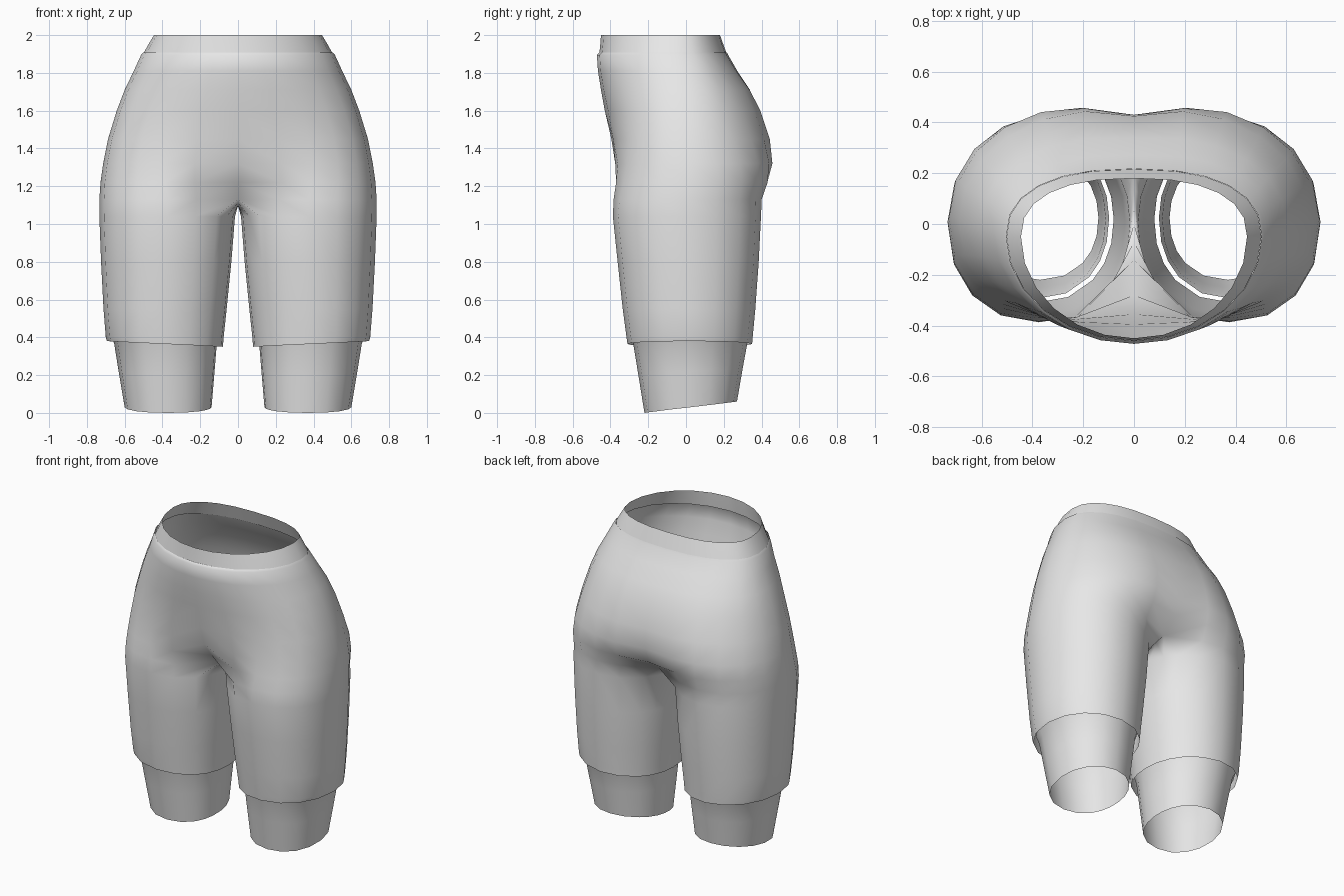
import bpy
from math import sin, cos, radians, copysign

if "Cube" in bpy.data.objects:
    bpy.data.objects.remove(bpy.data.objects["Cube"])

OUTER = 13   # points from front centre round the outside to back centre
INNER = 5    # points along the inseam

grey = bpy.data.materials.new("light_grey_cloth")
grey.use_nodes = True
grey.diffuse_color = (0.8, 0.8, 0.8, 1)
grey.node_tree.nodes["Principled BSDF"].inputs["Base Color"].default_value = (0.8, 0.8, 0.8, 1)


def power(v, n):
    return copysign(abs(v) ** (2 / n), v)


def torso_ring(z, half, mid, front, back, front_dip, back_dip, n_front, n_back):
    """Half ring on +x; the centre line is pulled to its own depth."""
    pts = []
    for i in range(OUTER):
        t = radians(-90 + 180 * i / (OUTER - 1))
        n = n_front if t < 0 else n_back
        x = 0 if i in (0, OUTER - 1) else half * power(cos(t), n)
        reach = mid - front if t < 0 else back - mid
        y = mid + reach * power(sin(t), n)
        pull = max(0, 1 - x / 0.3) ** 2
        y += pull * ((front_dip - front) if t < 0 else (back_dip - back))
        pts.append((x, y, z))
    return pts


def leg_ring(z, inside, outside, front, back, rise=0.0, tilt=0.0):
    """Full ring starting at the inner front corner."""
    step = 270 / (OUTER - 1)
    angles = [-135 + step * i for i in range(OUTER)]
    angles += [135 + 90 * (i + 1) / (INNER + 1) for i in range(INNER)]
    pts = []
    for a in angles:
        c, s = cos(radians(a)), sin(radians(a))
        n = 2.2 if s < 0 else 2.05
        x = (inside + outside) / 2 + (outside - inside) / 2 * power(c, n)
        y = (front + back) / 2 + (back - front) / 2 * power(s, n)
        pts.append((x, y, z + rise * c + tilt * s))
    return pts


def hip_ring(blend, *row):
    """Torso ring that takes on the roundness of the thigh below it."""
    ring = torso_ring(*row)
    z, half, mid, front, back = row[:5]
    thigh = leg_ring(z, 0, half, front, back)
    for i in range(1, OUTER - 1):
        ring[i] = tuple(a + (b - a) * blend for a, b in zip(ring[i], thigh[i]))
    return ring


def skin(rings, closed):
    """Quads between stacked rings, numbered from the first ring."""
    verts, faces = [], []
    for r, ring in enumerate(rings):
        n = len(ring)
        verts += ring
        if r:
            a, b = (r - 1) * n, r * n
            for i in range(n if closed else n - 1):
                j = (i + 1) % n
                faces.append((a + i, b + i, b + j, a + j))
    return verts, faces


def make(name, verts, faces):
    mesh = bpy.data.meshes.new(name)
    mesh.from_pydata(verts, [], faces)
    mesh.materials.append(grey)
    mesh.shade_smooth()
    obj = bpy.data.objects.new(name, mesh)
    bpy.context.collection.objects.link(obj)
    mirror = obj.modifiers.new("mirror", "MIRROR")
    mirror.merge_threshold = 0.0005


# Shorts: hips from waist to crotch, then legs
hips = [hip_ring(*row) for row in (
    (0, 1.908, .503, -.05, -.46, .217, -.46, .217, 2.0, 2.4),
    (0, 1.895, .513, -.05, -.472, .223, -.472, .223, 2.0, 2.4),
    (0, 1.81, .552, -.03, -.467, .275, -.466, .272, 2.0, 2.35),
    (0, 1.71, .60, -.01, -.45, .35, -.45, .338, 2.1, 2.25),
    (0, 1.60, .642, 0, -.425, .41, -.43, .385, 2.2, 2.2),
    (.1, 1.45, .688, .01, -.40, .465, -.395, .425, 2.35, 2.1),
    (.3, 1.32, .714, .02, -.393, .482, -.355, .43, 2.45, 2.1),
    (.55, 1.22, .728, .02, -.39, .457, -.28, .40, 2.5, 2.1),
    (.85, 1.13, .734, .02, -.39, .408, -.14, .28, 2.5, 2.1))]
legs = [leg_ring(*row) for row in (
    (1.04, .016, .734, -.387, .397),
    (.80, .035, .725, -.362, .385),
    (.55, .06, .712, -.335, .367),
    (.40, .076, .70, -.315, .353),
    (.365, .08, .694, -.31, .35, .015))]
verts, faces = skin(hips, False)
crotch_start = len(verts) - OUTER
front_y, back_y = verts[crotch_start][1], verts[-1][1]
for i in range(INNER):
    f = (i + 1) / (INNER + 1)
    verts.append((0, back_y + (front_y - back_y) * f, 1.13 - .035 * sin(f * radians(180))))
leg_verts, leg_faces = skin(legs, True)
base, count = len(verts), OUTER + INNER
for i in range(count):
    j = (i + 1) % count
    faces.append((crotch_start + i, base + i, base + j, crotch_start + j))
verts += leg_verts
faces += [tuple(v + base for v in f) for f in leg_faces]
make("shorts", verts, faces)

# Waistband strip
make("waistband", *skin([torso_ring(*row) for row in (
    (2.0, .445, -.05, -.45, .18, -.45, .18, 2.0, 2.4),
    (1.95, .475, -.05, -.454, .198, -.454, .198, 2.0, 2.4),
    (1.90, .502, -.05, -.459, .216, -.459, .216, 2.0, 2.4))], False))

# Tapered lining tubes showing below the hems
make("leg_linings", *skin([leg_ring(*row) for row in (
    (.42, .098, .68, -.295, .343),
    (.37, .112, .656, -.28, .325),
    (.22, .124, .632, -.253, .30, 0, .015),
    (.03, .14, .60, -.22, .27, 0, .03))], True))
